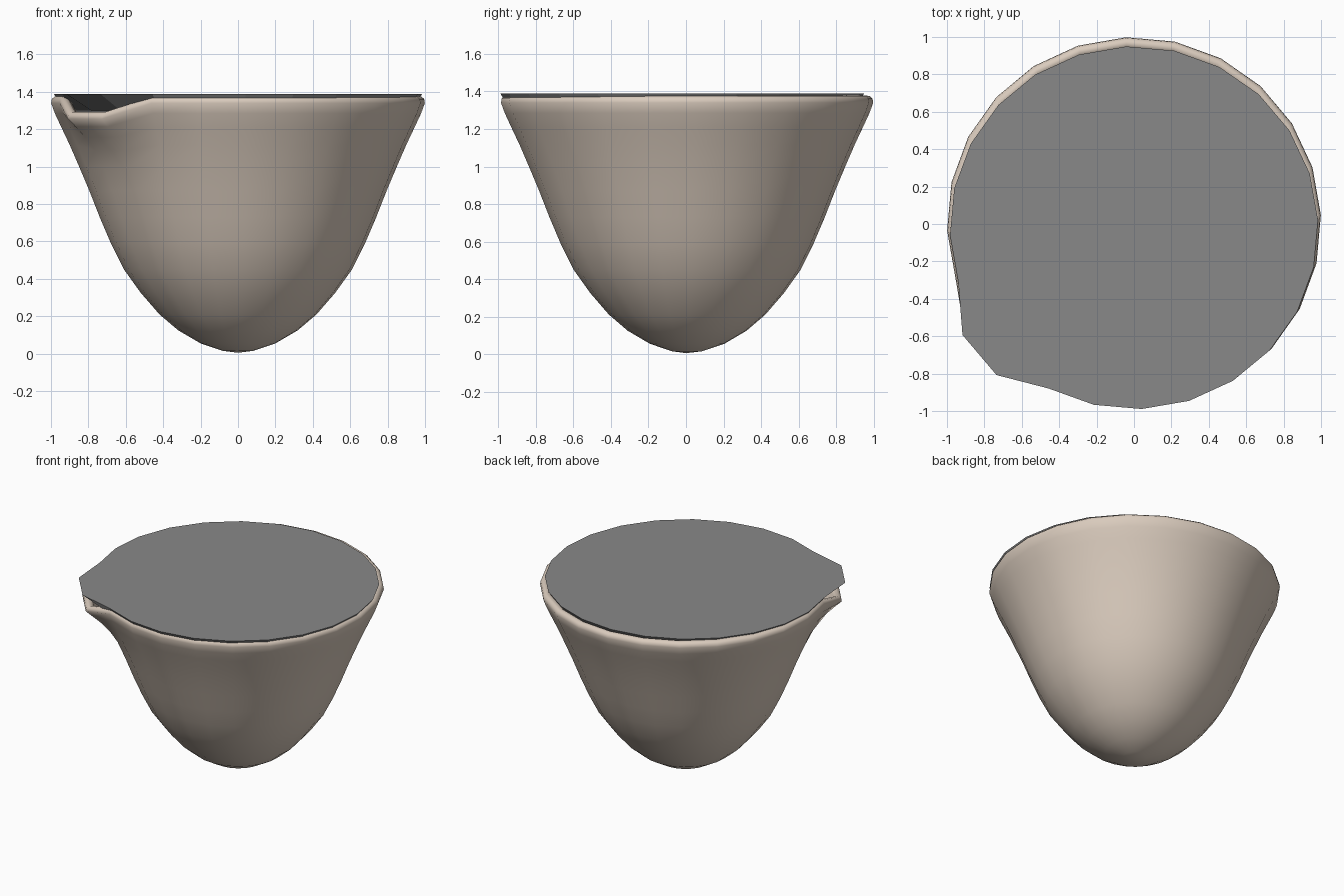
import bpy, bmesh, math

if "Cube" in bpy.data.objects:
    bpy.data.objects.remove(bpy.data.objects["Cube"])

SIDES = 24
START = math.radians(92.4)
SPOUT = (8, 9)          # the two columns pulled out to form the pouring lip


def material(name, rgb):
    m = bpy.data.materials.new(name)
    m.diffuse_color = (*rgb, 1)
    m.use_nodes = True
    m.node_tree.nodes["Principled BSDF"].inputs["Base Color"].default_value = m.diffuse_color
    return m


def lathe(name, rings, place, mat, close_first=None, close_last=None):
    """Join rings of points; each end may close to a single centre point."""
    bm = bmesh.new()
    loops = [[bm.verts.new(place(k, r, z, i)) for k in range(SIDES)]
             for i, (r, z) in enumerate(rings)]
    for a, b in zip(loops, loops[1:]):
        for k in range(SIDES):
            n = (k + 1) % SIDES
            bm.faces.new((a[k], a[n], b[n], b[k]))
    for loop, centre in ((loops[0], close_first), (loops[-1], close_last)):
        if centre == "flat":
            bm.faces.new(loop)
        elif centre is not None:
            tip = bm.verts.new((0, 0, centre))
            for k in range(SIDES):
                bm.faces.new((loop[k], loop[(k + 1) % SIDES], tip))
    bmesh.ops.recalc_face_normals(bm, faces=bm.faces)
    mesh = bpy.data.meshes.new(name)
    bm.to_mesh(mesh)
    bm.free()
    mesh.materials.append(mat)
    ob = bpy.data.objects.new(name, mesh)
    bpy.context.collection.objects.link(ob)
    return ob


def bowl_place(k, r, z, i):
    a = START + math.tau * k / SIDES
    if k in SPOUT:
        t = min(1, max(0, (z - 1.0) / 0.34))
        r += 0.075 * t ** 2.5
        z -= 0.085 * t
    return (r * math.cos(a), 0.993 * r * math.sin(a) + 0.006, z)


def fill_place(k, r, z, i):
    a = START + math.tau * k / SIDES
    if k in SPOUT and i == 0:
        r += 0.10
    return (r * 1.015 * math.cos(a), r * math.sin(a) - 0.02, z)


clay = material("warm beige clay", (0.70, 0.60, 0.51))
grey = material("grey filling", (0.25, 0.25, 0.25))

# bowl: outer wall, rounded rim, inner wall
outer = [(0.08, 0.015), (0.20, 0.055), (0.32, 0.125), (0.42, 0.21), (0.52, 0.325),
         (0.61, 0.45), (0.68, 0.59), (0.74, 0.73), (0.795, 0.87), (0.85, 1.0),
         (0.90, 1.115), (0.945, 1.21), (0.98, 1.285), (1.0, 1.34)]
rim = [(0.996, 1.362), (0.98, 1.376), (0.96, 1.378), (0.942, 1.366), (0.932, 1.34)]
inner = [(0.88, 1.21), (0.79, 1.0), (0.68, 0.75), (0.54, 0.47), (0.35, 0.24), (0.14, 0.12)]
bowl = lathe("bowl", outer + rim + inner, bowl_place, clay, 0.005, 0.09)
for p in bowl.data.polygons:
    p.use_smooth = True

# filling: flat top that covers the rim, tapering body below it
fill = [(0.97, 1.388), (0.915, 1.30), (0.84, 1.14), (0.76, 0.96), (0.6, 0.62), (0.3, 0.24)]
lathe("filling", fill, fill_place, grey, "flat", 0.14)
